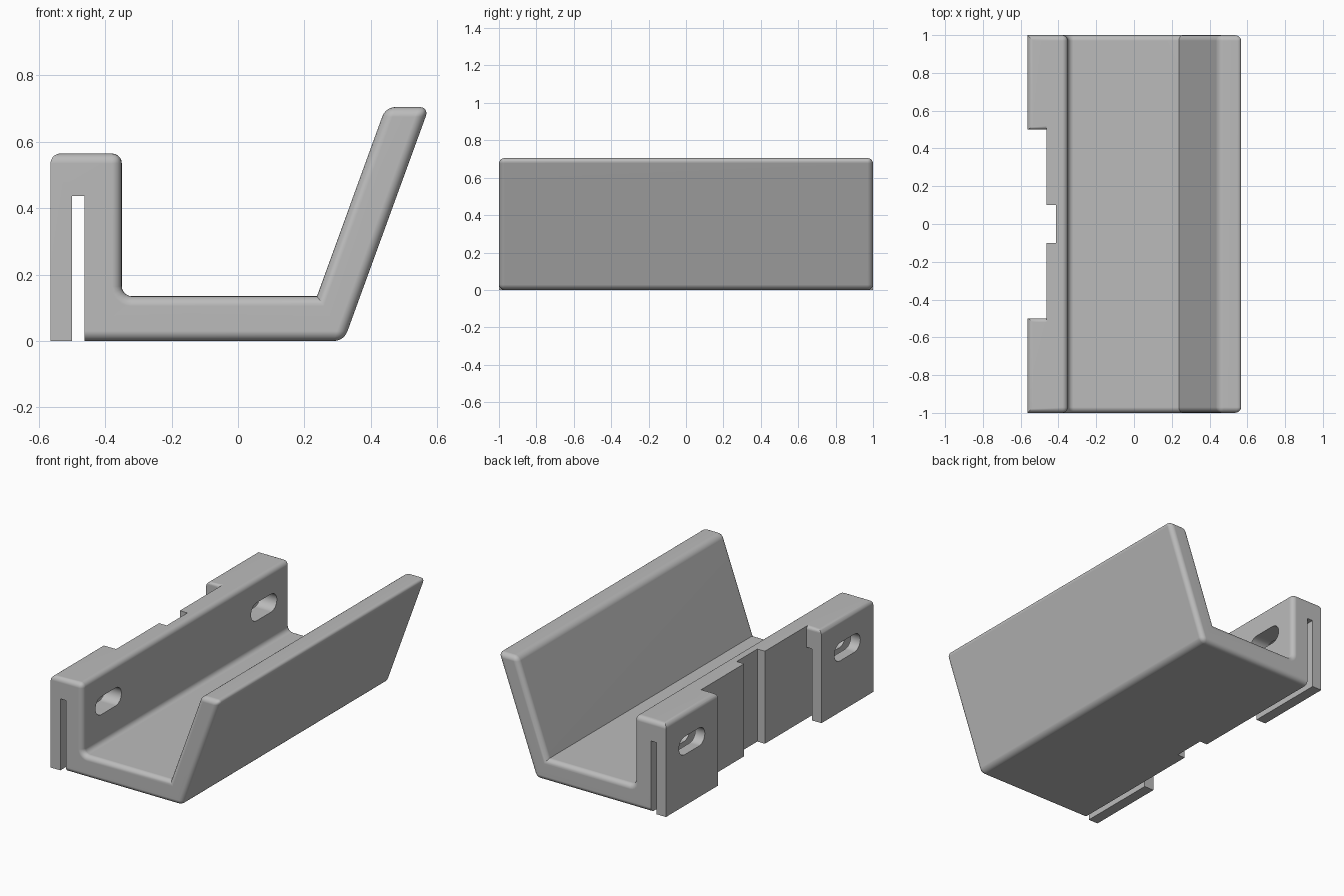
import bpy, bmesh, math

if "Cube" in bpy.data.objects:
    bpy.data.objects.remove(bpy.data.objects["Cube"])

grey = bpy.data.materials.new("light grey")
grey.diffuse_color = (0.5, 0.5, 0.5, 1)
grey.use_nodes = True
grey.node_tree.nodes["Principled BSDF"].inputs["Base Color"].default_value = grey.diffuse_color


def prism(name, pts, to3d, lo, hi):
    """Extrude a 2D outline between lo and hi; to3d maps (a, b, depth) to xyz."""
    bm = bmesh.new()
    rings = [[bm.verts.new(to3d(a, b, d)) for a, b in pts] for d in (lo, hi)]
    n = len(pts)
    bm.faces.new(rings[0])
    bm.faces.new(rings[1][::-1])
    for i in range(n):
        j = (i + 1) % n
        bm.faces.new((rings[0][j], rings[0][i], rings[1][i], rings[1][j]))
    bmesh.ops.recalc_face_normals(bm, faces=bm.faces)
    mesh = bpy.data.meshes.new(name)
    ob = bpy.data.objects.new(name, mesh)
    bpy.context.collection.objects.link(ob)
    return ob, bm, rings


def arc(ca, cb, r, start, end, steps):
    return [(ca + r * math.cos(math.radians(start + (end - start) * i / steps)),
             cb + r * math.sin(math.radians(start + (end - start) * i / steps)))
            for i in range(steps + 1)]


# Channel cross-section: slotted mounting wall, floor and leaning lip
R = 0.03
profile = [(-0.565, 0), (-0.565, 0.565), (-0.35, 0.565)]
profile += arc(-0.32, 0.165, R, 180, 270, 5)
n_in = len(profile)
profile += [(0.238, 0.135), (0.445, 0.705), (0.576, 0.705), (0.319, 0),
            (-0.463, 0), (-0.463, 0.437), (-0.5, 0.437), (-0.5, 0)]
tray, bm, rings = prism("tray", profile, lambda a, b, d: (a, d, b), -1, 1)

# Round the end outlines (except the mounting face and slot) and outer corners
edges = []
for ring in rings:
    for i in range(1, n_in + 4):
        edges.append(bm.edges.get((ring[i], ring[i + 1])))
for i in (1, 2, n_in + 1, n_in + 2, n_in + 3):
    edges.append(bm.edges.get((rings[0][i], rings[1][i])))
bmesh.ops.bevel(bm, geom=edges, offset=R, offset_type='OFFSET', segments=5,
                profile=0.5, affect='EDGES', clamp_overlap=False)
bmesh.ops.recalc_face_normals(bm, faces=bm.faces)
bm.to_mesh(tray.data)
bm.free()
tray.data.materials.append(grey)


def cutter(name, pts, lo, hi):
    ob, bm, _ = prism(name, pts, lambda a, b, d: (d, a, b), lo, hi)
    bm.to_mesh(ob.data)
    bm.free()
    ob.data.materials.append(grey)
    ob.hide_render = True
    return ob


# Middle recess with softly flared top edges
flare = arc(0.52, 0.545, 0.02, 180, 90, 4)
side = [(0.5, -0.1)] + flare + [(0.52, 0.7)]
recess = side + [(-y, z) for y, z in reversed(side)]
cutters = [cutter("recess_cutter", recess, -0.7, -0.463)]

# Deeper central groove
cutters.append(cutter("groove_cutter",
                      [(-0.1, -0.1), (0.1, -0.1), (0.1, 0.7), (-0.1, 0.7)], -0.7, -0.412))

# Oblong screw holes through the wall
for s, label in ((-1, "front"), (1, "back")):
    hole = arc(s * 0.75 + 0.07, 0.367, 0.055, -90, 90, 12) \
        + arc(s * 0.75 - 0.07, 0.367, 0.055, 90, 270, 12)
    cutters.append(cutter(label + "_hole_cutter", hole, -0.7, -0.2))

bpy.context.view_layer.objects.active = tray
tray.select_set(True)
for c in cutters:
    mod = tray.modifiers.new(c.name, 'BOOLEAN')
    mod.operation = 'DIFFERENCE'
    mod.solver = 'EXACT'
    mod.object = c
    bpy.ops.object.modifier_apply(modifier=mod.name)
for c in cutters:
    bpy.data.objects.remove(c)

# Smooth rounds, crisp edges, flat large faces
bpy.ops.object.select_all(action='DESELECT')
tray.select_set(True)
bpy.ops.object.shade_smooth_by_angle(angle=math.radians(30))
wn = tray.modifiers.new("flat_faces", 'WEIGHTED_NORMAL')
wn.keep_sharp = True
